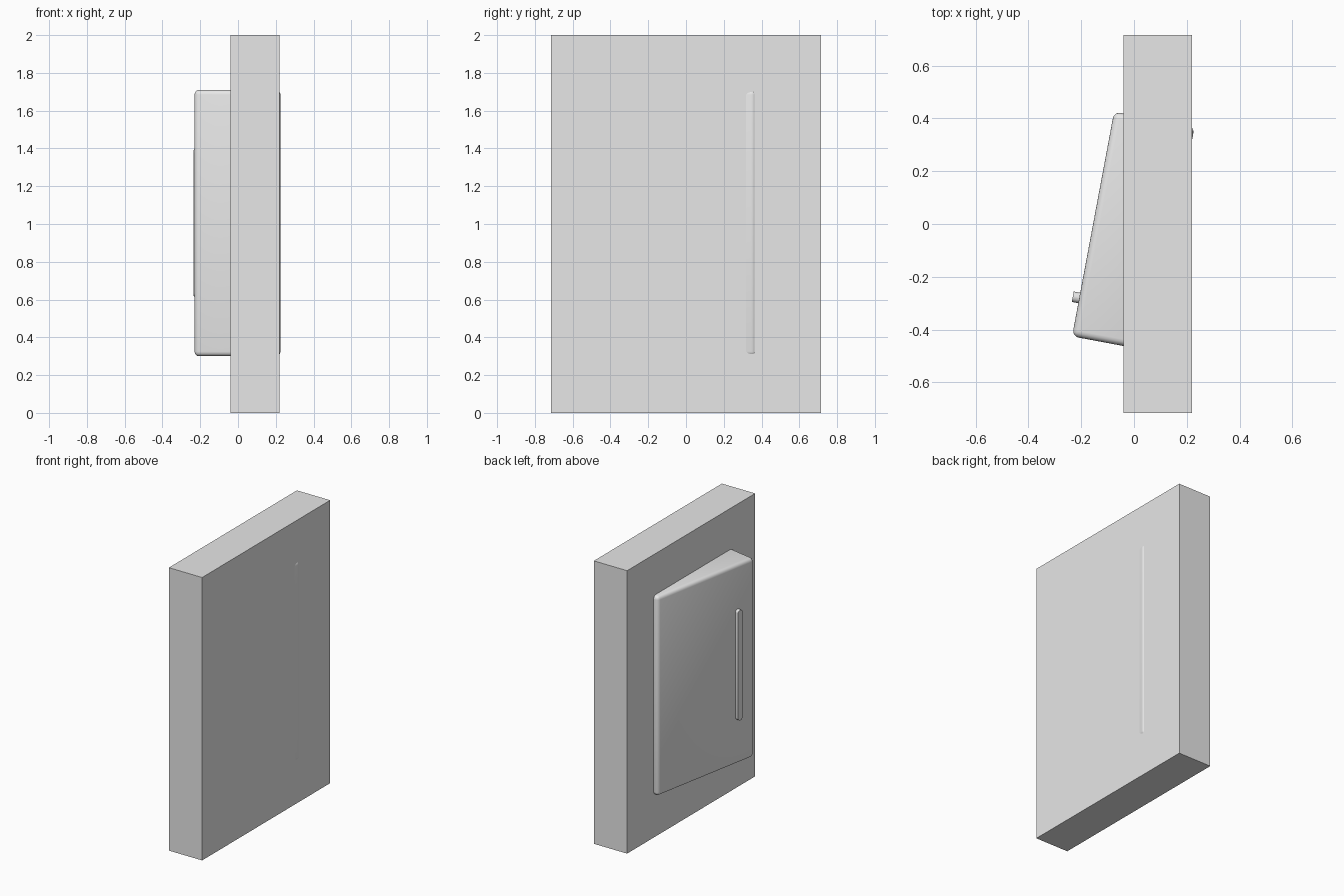
import bpy, bmesh, math
from mathutils import Matrix, Vector

cube = bpy.data.objects.get("Cube")
if cube:
    bpy.data.objects.remove(cube, do_unlink=True)

grey = bpy.data.materials.new("light_grey")
grey.use_nodes = True
colour = (0.8, 0.8, 0.8, 1)
grey.diffuse_color = colour
grey.node_tree.nodes["Principled BSDF"].inputs["Base Color"].default_value = colour


def box(name, low, high, matrix=Matrix()):
    """Box between two corners, placed by a matrix."""
    low, high = Vector(low), Vector(high)
    bm = bmesh.new()
    bmesh.ops.create_cube(bm, size=1)
    bmesh.ops.scale(bm, vec=high - low, verts=bm.verts)
    bmesh.ops.translate(bm, vec=(low + high) / 2, verts=bm.verts)
    mesh = bpy.data.meshes.new(name)
    bm.to_mesh(mesh)
    bm.free()
    mesh.materials.append(grey)
    ob = bpy.data.objects.new(name, mesh)
    ob.matrix_world = matrix
    bpy.context.collection.objects.link(ob)
    return ob


def round_edges(ob, width, segments, axis=None):
    """Bevel every edge, or only those along one axis, and smooth the result."""
    bm = bmesh.new()
    bm.from_mesh(ob.data)
    edges = [e for e in bm.edges if axis is None
             or abs((e.verts[0].co - e.verts[1].co)[axis]) > 0.001]
    bmesh.ops.bevel(bm, geom=edges, offset=width, segments=segments,
                    profile=0.5, affect='EDGES')
    bm.to_mesh(ob.data)
    bm.free()
    bpy.ops.object.select_all(action='DESELECT')
    ob.select_set(True)
    bpy.context.view_layer.objects.active = ob
    bpy.ops.object.shade_smooth_by_angle(angle=math.radians(35))


# Wall plate
box("wall_plate", (-0.04, -0.715, 0), (0.22, 0.715, 2))

# Tilted rocker: local x = 0 is its outer face, local y runs along its width
tilt = Matrix.Translation((-0.155, 0, 1.005)) @ Matrix.Rotation(math.radians(-10.6), 4, 'Z')
rocker = box("rocker", (0, -0.433, -0.705), (0.31, 0.433, 0.705), tilt)
round_edges(rocker, 0.025, 4)

# Raised indicator strip with rounded ends
strip = box("indicator_strip", (-0.025, -0.305, -0.39), (0.02, -0.265, 0.39), tilt)
round_edges(strip, 0.019, 4, axis=0)
